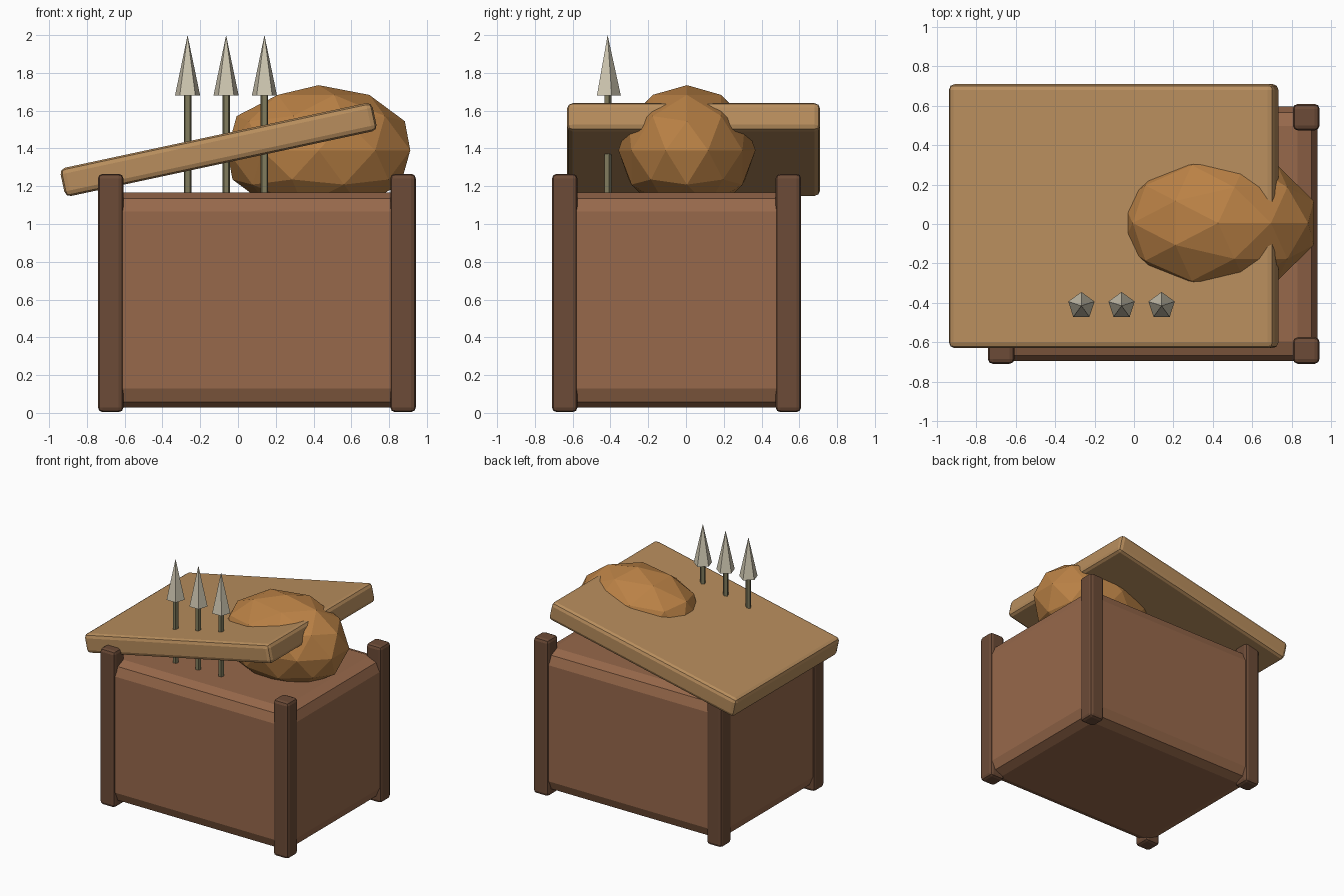
import bpy
from math import radians

if "Cube" in bpy.data.objects:
    bpy.data.objects.remove(bpy.data.objects["Cube"])


def material(name, rgb):
    m = bpy.data.materials.new(name)
    m.diffuse_color = (*rgb, 1)
    m.use_nodes = True
    m.node_tree.nodes["Principled BSDF"].inputs["Base Color"].default_value = m.diffuse_color
    return m


BODY = material("crate_wood", (0.31, 0.14, 0.07))
POST = material("dark_wood", (0.15, 0.07, 0.038))
LID = material("pale_wood", (0.48, 0.27, 0.11))
SACK = material("sack_cloth", (0.49, 0.22, 0.06))
SHAFT = material("shaft_wood", (0.22, 0.20, 0.11))
TIP = material("tip_metal", (0.62, 0.57, 0.44))


def finish(name, mat):
    ob = bpy.context.object
    ob.name = ob.data.name = name
    ob.data.materials.append(mat)
    return ob


def box(name, center, size, bevel, mat, tilt=0.0):
    bpy.ops.mesh.primitive_cube_add(size=1, location=center)
    ob = finish(name, mat)
    ob.scale = size
    bpy.ops.object.transform_apply(location=False, rotation=False, scale=True)
    ob.rotation_euler.y = tilt
    b = ob.modifiers.new("bevel", 'BEVEL')
    b.width, b.segments = bevel, 2
    return ob


# crate body
CX, CY = 0.10, -0.05
box("crate_body", (CX, CY, 0.597), (1.66, 1.292, 1.137), 0.1, BODY)

# corner posts
for sx, side in ((-1, "left"), (1, "right")):
    for sy, face in ((-1, "front"), (1, "back")):
        box(f"{face}_{side}_post", (CX + sx * 0.774, CY + sy * 0.592, 0.635),
            (0.135, 0.135, 1.262), 0.025, POST)

# tilted lid
box("lid", (-0.103, 0.04, 1.394), (1.69, 1.34, 0.153), 0.03, LID, radians(-12.1))

# faceted sack bulging out of the crate
bpy.ops.mesh.primitive_ico_sphere_add(subdivisions=2, radius=1, location=(0.427, 0.005, 1.39))
finish("sack", SACK).scale = (0.51, 0.363, 0.345)

# spears
for i, x in enumerate((-0.267, -0.063, 0.14)):
    bpy.ops.mesh.primitive_cylinder_add(vertices=5, radius=0.021, depth=0.7,
                                        location=(x, -0.415, 1.34))
    finish(f"spear_shaft_{i + 1}", SHAFT)
    bpy.ops.mesh.primitive_cone_add(vertices=5, radius1=0.07, radius2=0, depth=0.32,
                                    location=(x, -0.415, 1.84))
    finish(f"spear_tip_{i + 1}", TIP)
